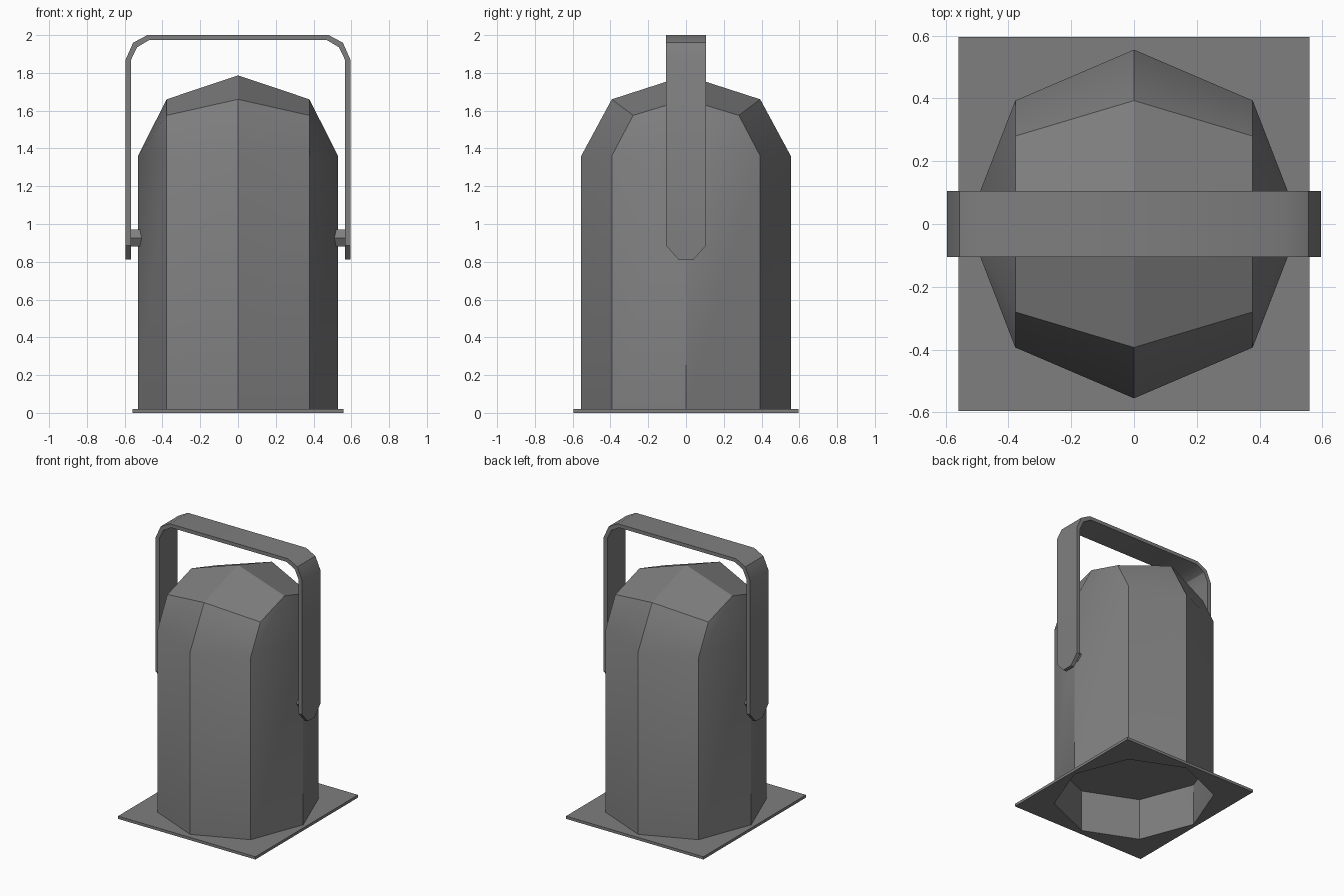
import bpy, math

cube = bpy.data.objects.get("Cube")
if cube:
    bpy.data.objects.remove(cube, do_unlink=True)

grey = bpy.data.materials.new("mid grey metal")
grey.use_nodes = True
colour = (0.21, 0.21, 0.21, 1)
grey.diffuse_color = colour
grey.node_tree.nodes["Principled BSDF"].inputs["Base Color"].default_value = colour


def make(name, verts, faces):
    mesh = bpy.data.meshes.new(name)
    mesh.from_pydata(verts, [], faces)
    mesh.materials.append(grey)
    obj = bpy.data.objects.new(name, mesh)
    bpy.context.collection.objects.link(obj)
    bpy.ops.object.select_all(action="DESELECT")
    obj.select_set(True)
    bpy.context.view_layer.objects.active = obj
    bpy.ops.object.mode_set(mode="EDIT")
    bpy.ops.mesh.select_all(action="SELECT")
    bpy.ops.mesh.normals_make_consistent(inside=False)
    bpy.ops.object.mode_set(mode="OBJECT")
    bpy.ops.object.shade_smooth_by_angle(angle=math.radians(31))
    return obj


def bridge(a, b, n=8):
    """Quads between two closed rings starting at vertex a and b."""
    return [(a + i, a + (i + 1) % n, b + (i + 1) % n, b + i) for i in range(n)]


# Eight compass directions, counter-clockwise from the front
DIRS = [(0, -1), (1, -1), (1, 0), (1, 1), (0, 1), (-1, 1), (-1, 0), (-1, -1)]


def octagon(z):
    return [(sx * (0.378 if sy else 0.53), sy * (0.393 if sx else 0.555), z)
            for sx, sy in DIRS]


# Eight-sided housing with a faceted dome, open at the bottom
dome = [(sx * 0.378, sy * (0.28 if sx else 0.393), 1.575 if sx and sy else 1.66)
        for sx, sy in DIRS]
verts = octagon(0.01) + octagon(1.36) + dome + [(0, 0, 1.787)]
faces = bridge(0, 8) + bridge(8, 16)
faces += [(16 + i, 16 + i + 1, 16 + (i + 2) % 8, 24) for i in range(0, 8, 2)]
make("housing", verts, faces)

# Recessed lens inside the mouth
make("lens", octagon(0.31), [tuple(reversed(range(8)))])

# Square front frame with an octagonal opening
W, D, T = 0.558, 0.595, 0.02
square = [(sx * W, sy * D) for sx, sy in DIRS]
verts = [(x, y, z) for z in (0, T) for x, y in square] + octagon(0) + octagon(T)
faces = bridge(0, 8) + bridge(0, 16) + bridge(8, 24) + bridge(16, 24)
make("filter_frame", verts, faces)

# Flat yoke: half profile mirrored, then given width
outer = [(0.595, 0.885), (0.595, 1.87), (0.555, 1.96), (0.48, 2.0)]
inner = [(0.566, 0.885), (0.566, 1.87), (0.535, 1.935), (0.47, 1.974)]


def both(side):
    return side + [(-x, z) for x, z in reversed(side)]


rings = [(xo, zo, xi, zi) for (xo, zo), (xi, zi) in zip(both(outer), both(inner))]
verts, faces = [], []
H = 0.105


def section(xo, zo, xi, zi, h):
    verts.extend([(xo, -h, zo), (xo, h, zo), (xi, h, zi), (xi, -h, zi)])


section(0.595, 0.812, 0.566, 0.812, 0.04)
for r in rings:
    section(*r, H)
section(-0.595, 0.812, -0.566, 0.812, 0.04)
count = len(verts) // 4
for k in range(count - 1):
    faces += bridge(4 * k, 4 * k + 4, 4)
last = 4 * count - 4
faces += [(0, 1, 2, 3), (last, last + 1, last + 2, last + 3)]
make("yoke", verts, faces)

# Hexagonal pivots joining the yoke to the housing
for side, name in ((1, "left_pivot"), (-1, "right_pivot")):
    verts = [(side * x, 0.052 * math.cos(math.tau * i / 6),
              0.925 + 0.052 * math.sin(math.tau * i / 6))
             for x in (0.48, 0.57) for i in range(6)]
    make(name, verts, bridge(0, 6, 6) + [tuple(range(6)), tuple(range(6, 12))])
